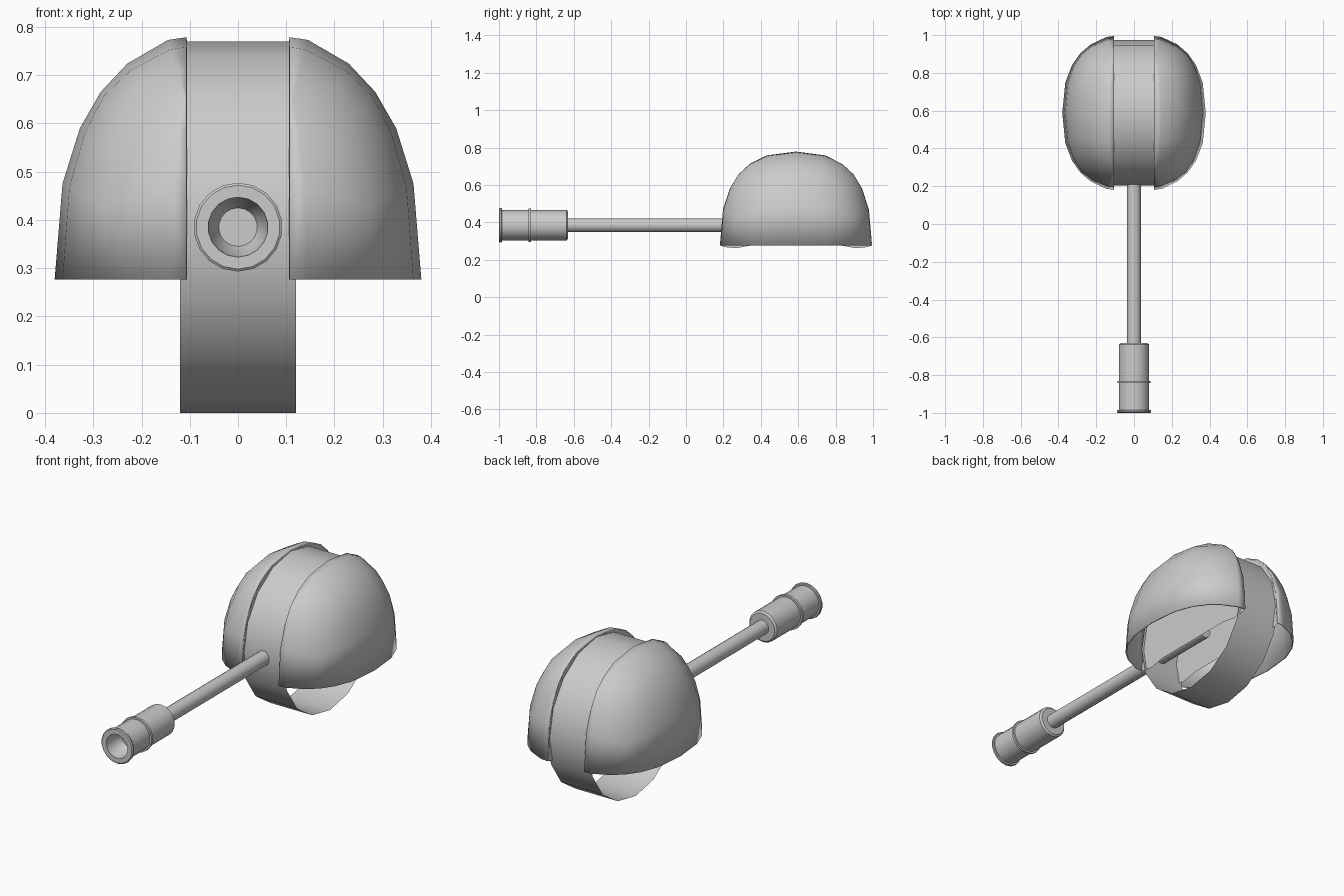
import bpy, bmesh, math
from mathutils import Vector

if "Cube" in bpy.data.objects:
    bpy.data.objects.remove(bpy.data.objects["Cube"])

CY, CZ = 0.588, 0.385      # wheel centre
LIP, CUT = 0.277, 0.107    # dome lower edge, dome inner plane
P = 2.4                    # roundness of the domes


def make_object(name, bm, angle=30):
    mesh = bpy.data.meshes.new(name)
    bm.to_mesh(mesh)
    bm.free()
    ob = bpy.data.objects.new(name, mesh)
    bpy.context.collection.objects.link(ob)
    bpy.ops.object.select_all(action='DESELECT')
    ob.select_set(True)
    bpy.context.view_layer.objects.active = ob
    bpy.ops.object.shade_smooth_by_angle(angle=math.radians(angle))
    return ob


def mirror_x(ob):
    ob.modifiers.new("mirror", 'MIRROR').use_axis[0] = True


def lathe(name, profile, sides):
    """Revolve (y, radius) points around the handle axis."""
    bm = bmesh.new()
    vs = [bm.verts.new((0, y, CZ + r)) for y, r in profile]
    es = [bm.edges.new(pair) for pair in zip(vs, vs[1:])]
    bmesh.ops.spin(bm, geom=vs + es, cent=(0, 0, CZ), axis=(0, 1, 0),
                   angle=math.tau, steps=sides, use_duplicate=False)
    bmesh.ops.remove_doubles(bm, verts=bm.verts, dist=1e-5)
    bmesh.ops.recalc_face_normals(bm, faces=bm.faces)
    return make_object(name, bm)


def dome_point(d):
    """Project a cube point onto the rounded dome shape."""
    k = sum(abs(c) ** P for c in d) ** (-1 / P)
    return Vector((0.38 * d[0] * k, CY + 0.42 * d[1] * k, LIP + 0.518 * d[2] * k))


# side dome: one quarter of a rounded cube grid, cut at its inner plane
full = [-1, -.7, -.4, 0, .4, .7, 1]
half = [0, .4, .7, 1]
patches = [(full, half, lambda u, v: (1, u, v)),
           (half, half, lambda u, v: (u, 1, v)),
           (half, half, lambda u, v: (u, -1, v)),
           (half, full, lambda u, v: (u, v, 1))]
bm = bmesh.new()
for us, vs, f in patches:
    for u0, u1 in zip(us, us[1:]):
        for v0, v1 in zip(vs, vs[1:]):
            bm.faces.new([bm.verts.new(dome_point(f(u, v)))
                          for u, v in ((u0, v0), (u1, v0), (u1, v1), (u0, v1))])
bmesh.ops.remove_doubles(bm, verts=bm.verts, dist=1e-4)
bmesh.ops.bisect_plane(bm, geom=bm.verts[:] + bm.edges[:] + bm.faces[:],
                       plane_co=(CUT, 0, 0), plane_no=(1, 0, 0), clear_inner=True)
bmesh.ops.recalc_face_normals(bm, faces=bm.faces)
bm.faces.ensure_lookup_table()
outer = max(bm.faces, key=lambda f: f.calc_center_median().x)
if outer.normal.x < 0:
    bmesh.ops.reverse_faces(bm, faces=bm.faces)
rim = [v.co.copy() for v in bm.verts if abs(v.co.x - CUT) < 1e-4]
dome = make_object("side_dome", bm)
shell = dome.modifiers.new("shell", 'SOLIDIFY')
shell.thickness, shell.offset = 0.007, -1
mirror_x(dome)

# flat inner wall closing each dome
rim.sort(key=lambda c: math.atan2(c.z - LIP, c.y - CY))
rim += [Vector((CUT, CY + y, z)) for y, z in
        ((-.38, .268), (-.32, .262), (-.24, LIP), (.24, LIP), (.32, .262), (.38, .268))]
bm = bmesh.new()
bm.faces.new([bm.verts.new(c) for c in rim])
mirror_x(make_object("dome_inner_wall", bm))

# thin open roller band
bm = bmesh.new()
N = 16
loops = [[bm.verts.new((x, CY + 0.385 * math.cos(math.tau * i / N),
                        CZ + 0.385 * math.sin(math.tau * i / N))) for i in range(N)]
         for x in (-0.12, 0.12)]
for i in range(N):
    j = (i + 1) % N
    bm.faces.new((loops[0][i], loops[0][j], loops[1][j], loops[1][i]))
bmesh.ops.recalc_face_normals(bm, faces=bm.faces)
make_object("roller_band", bm)

# rod and hollow grip
lathe("rod", [(-.65, 0), (-.65, .037), (.55, .037), (.55, 0)], 16)
lathe("grip", [(-.63, .03), (-.63, .072), (-.638, .081), (-.83, .081), (-.83, .09),
               (-.843, .09), (-.843, .081), (-.985, .081), (-.985, .089), (-.989, .092),
               (-.996, .092), (-1, .087), (-1, .062), (-.94, .059), (-.9, .04), (-.9, 0)], 18)
